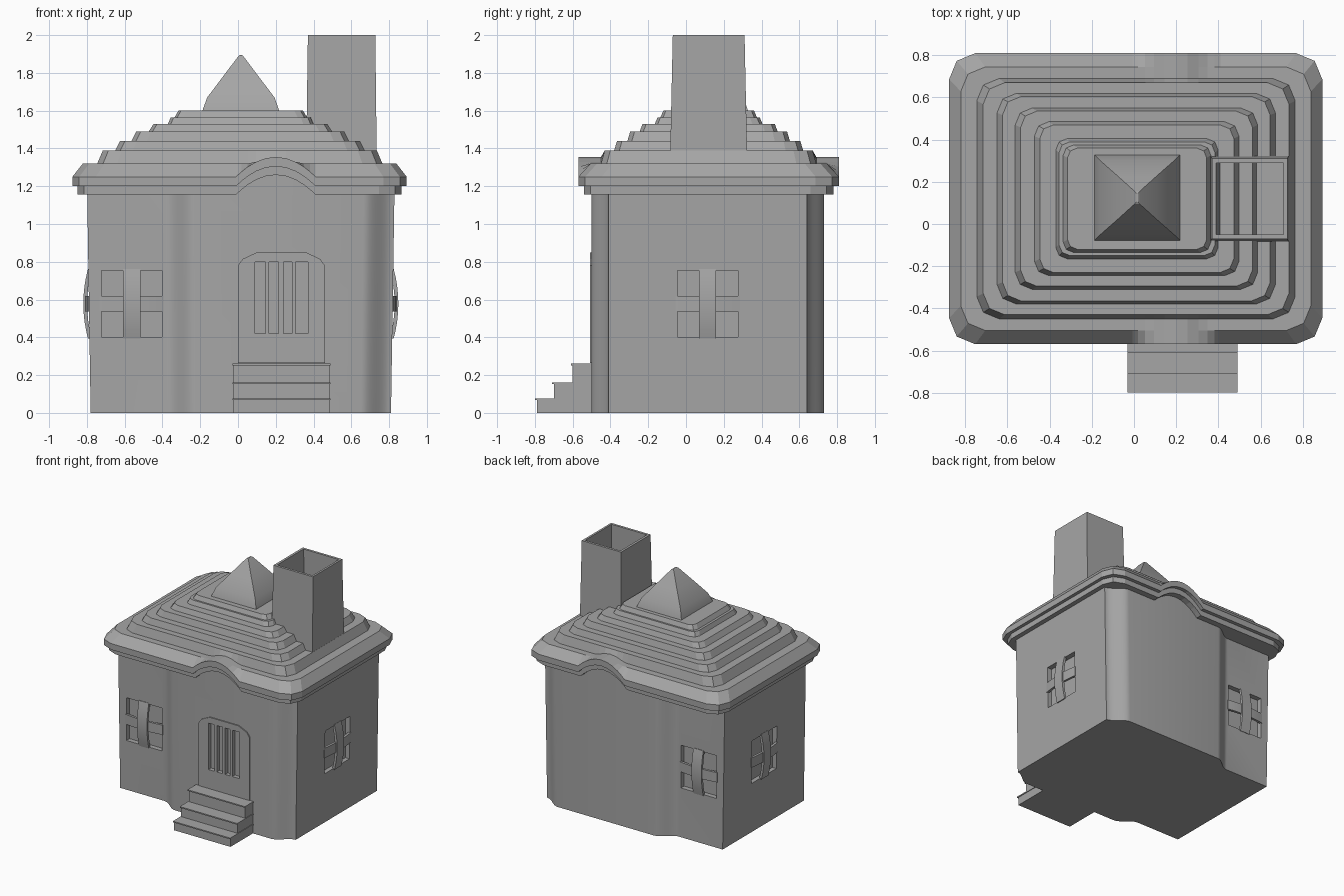
import bpy, bmesh, math
from mathutils import Matrix, Vector

cube = bpy.data.objects.get("Cube")
if cube:
    bpy.data.objects.remove(cube, do_unlink=True)

stone = bpy.data.materials.new("plain_grey")
stone.use_nodes = True
stone.diffuse_color = (0.38, 0.38, 0.38, 1)
stone.node_tree.nodes["Principled BSDF"].inputs["Base Color"].default_value = (0.38, 0.38, 0.38, 1)

CX, CY = 0.015, 0.115      # middle of the house


def finish(name, bm, matrix=Matrix()):
    bmesh.ops.remove_doubles(bm, verts=bm.verts, dist=1e-5)
    bmesh.ops.recalc_face_normals(bm, faces=bm.faces)
    bm.transform(matrix)
    mesh = bpy.data.meshes.new(name)
    bm.to_mesh(mesh)
    bm.free()
    obj = bpy.data.objects.new(name, mesh)
    bpy.context.collection.objects.link(obj)
    mesh.materials.append(stone)
    return obj


def loft(name, rings, matrix=Matrix(), start=True, end=True):
    """Skin a list of closed loops with equal point counts."""
    bm = bmesh.new()
    loops = [[bm.verts.new(p) for p in ring] for ring in rings]
    n = len(loops[0])
    for a, b in zip(loops, loops[1:]):
        for i in range(n):
            j = (i + 1) % n
            bm.faces.new((a[i], a[j], b[j], b[i]))
    if start:
        bm.faces.new(loops[0])
    if end:
        bm.faces.new(loops[-1])
    return finish(name, bm, matrix)


def rect(x0, x1, y0, y1, z):
    return [(x0, y0, z), (x1, y0, z), (x1, y1, z), (x0, y1, z)]


def box(name, x0, x1, y0, y1, z0, z1, matrix=Matrix()):
    return loft(name, [rect(x0, x1, y0, y1, z0), rect(x0, x1, y0, y1, z1)], matrix)


def activate(obj):
    bpy.ops.object.select_all(action='DESELECT')
    obj.select_set(True)
    bpy.context.view_layer.objects.active = obj


def cut(obj, cutters):
    activate(obj)
    for c in cutters:
        mod = obj.modifiers.new("cut", 'BOOLEAN')
        mod.operation = 'DIFFERENCE'
        mod.solver = 'EXACT'
        mod.object = c
        bpy.ops.object.modifier_apply(modifier=mod.name)


# Walls: a bay with ogee edges bulges from the front and the back
def ogee(x0, x1, y0, y1, steps=10):
    return [(x0 + (x1 - x0) * t, y0 + (y1 - y0) * (3 * t * t - 2 * t ** 3))
            for t in (i / steps for i in range(steps + 1))]


half = [(-0.78, 0.525)] + ogee(-0.38, -0.22, 0.525, 0.615) + ogee(0.65, 0.81, 0.615, 0.525)
plan = [(x, -y) for x, y in half] + [(x, y) for x, y in reversed(half)]
walls = loft("walls", [[(CX + (x - CX) * s, CY + y, z) for x, y in plan]
                       for z, s in ((0, 1), (0.6, 1.012), (1.27, 1.025))])

# Roof: stepped rings whose eaves arch over the bay
arch_xs = [0.2 + 0.21 * math.sin(math.radians(a)) for a in range(-90, 91, 15)]
EAVE = 1.25


def roof_ring(hx, hy, z):
    r = 0.14 * hx
    cx, cy = 0.008 + 0.012 * (0.885 - hx), 0.12

    def corner(sx, sy, a0):
        return [(cx + sx * (hx - r) + r * math.cos(math.radians(a)),
                 cy + sy * (hy - r) + r * math.sin(math.radians(a)), z)
                for a in (a0, a0 + 45, a0 + 90)]

    def side(sy):
        pts = []
        for x in arch_xs:
            bump = max(0, 0.105 * (1 - ((x - 0.2) / 0.21) ** 2))
            height = z + bump if z <= EAVE else max(z, EAVE + bump)
            pts.append((min(max(x, cx - hx + r), cx + hx - r), cy + sy * hy, height))
        return pts

    return (corner(-1, -1, 180) + side(-1) + corner(1, -1, 270)
            + corner(1, 1, 0) + side(1)[::-1] + corner(-1, 1, 90))


roof_steps = [(0.74, 0.50, 1.155), (0.858, 0.66, 1.155), (0.858, 0.66, 1.2),
              (0.885, 0.69, 1.2), (0.885, 0.69, 1.25), (0.83, 0.625, 1.32),
              (0.755, 0.57, 1.32), (0.725, 0.55, 1.39), (0.66, 0.50, 1.39),
              (0.635, 0.485, 1.44), (0.575, 0.43, 1.44), (0.55, 0.415, 1.49),
              (0.485, 0.365, 1.49), (0.46, 0.35, 1.53), (0.385, 0.285, 1.53),
              (0.37, 0.27, 1.565), (0.35, 0.255, 1.565), (0.33, 0.24, 1.6)]
roof = loft("roof", [roof_ring(*s) for s in roof_steps], start=False)

# Pointed cap on the roof
cap = loft("roof_cap", [rect(CX - a, CX + a, 0.125 - b, 0.125 + b, z) for a, b, z in
                        ((0.205, 0.205, 1.59), (0.2, 0.2, 1.61), (0.178, 0.178, 1.67),
                         (0.095, 0.105, 1.78), (0.012, 0.03, 1.89), (0.004, 0.02, 1.895))])

# Hollow tapered chimney
chimney = loft("chimney", [rect(0.36, 0.735, -0.085, 0.325, 1.3),
                           rect(0.37, 0.727, -0.07, 0.31, 2),
                           rect(0.39, 0.71, -0.05, 0.29, 2),
                           rect(0.41, 0.71, -0.05, 0.29, 1.45)])

# Front steps with slim overhanging treads
for i, (front, top) in enumerate(((-0.79, 0.075), (-0.7, 0.16), (-0.6, 0.26))):
    box(f"step_{i + 1}", -0.025, 0.485, front, -0.48, 0, top)
    box(f"tread_{i + 1}", -0.03, 0.49, front - 0.01, -0.48, top - 0.008, top + 0.002)

# Door plate with a rounded head
head = [(0, 0.265), (0.46, 0.265), (0.46, 0.78), (0.435, 0.815), (0.36, 0.85),
        (0.1, 0.85), (0.025, 0.815), (0, 0.78)]
door = loft("door", [[(x, y, z) for x, z in head] for y in (-0.509, -0.49)])
slots = [box("door_slot_cutter", a, b, -0.6, -0.475, 0.42, 0.8) for a, b in
         ((0.09, 0.145), (0.165, 0.215), (0.24, 0.285), (0.305, 0.37))]


# Windows: a recess crossed by two bowed bars
def bar(name, matrix, length, width, bulge, upright):
    rings = []
    for i in range(9):
        t = i / 4 - 1
        out = -bulge * (1 - t * t)
        u = t * length / 2
        ring = []
        for w, y in ((-1, out - 0.004), (1, out - 0.004), (1, out + 0.016), (-1, out + 0.016)):
            v = w * width / 2
            ring.append((v, y, u) if upright else (u, y, v))
        rings.append(ring)
    return loft(name, rings, matrix)


recesses, bars = [], []
for name, x, y, turn in (("front", -0.5625, -0.41, 0), ("right_side", 0.82, CY, 90),
                         ("back", -0.5625, 0.64, 180), ("left_side", -0.79, CY, -90)):
    place = Matrix.Translation(Vector((x, y, 0.578))) @ Matrix.Rotation(math.radians(turn), 4, 'Z')
    recesses.append(box("window_cutter", -0.16, 0.16, -0.04, 0.04, -0.175, 0.175, place))
    bars.append(bar(f"{name}_window_upright", place, 0.37, 0.09, 0.025, True))
    bars.append(bar(f"{name}_window_crossbar", place, 0.34, 0.08, 0.015, False))

cut(walls, slots + recesses)
cut(door, slots)
for c in slots + recesses:
    bpy.data.objects.remove(c, do_unlink=True)

# Soften the curved surfaces only
for obj in [walls, cap] + bars:
    activate(obj)
    bpy.ops.object.shade_smooth_by_angle(angle=math.radians(25))
